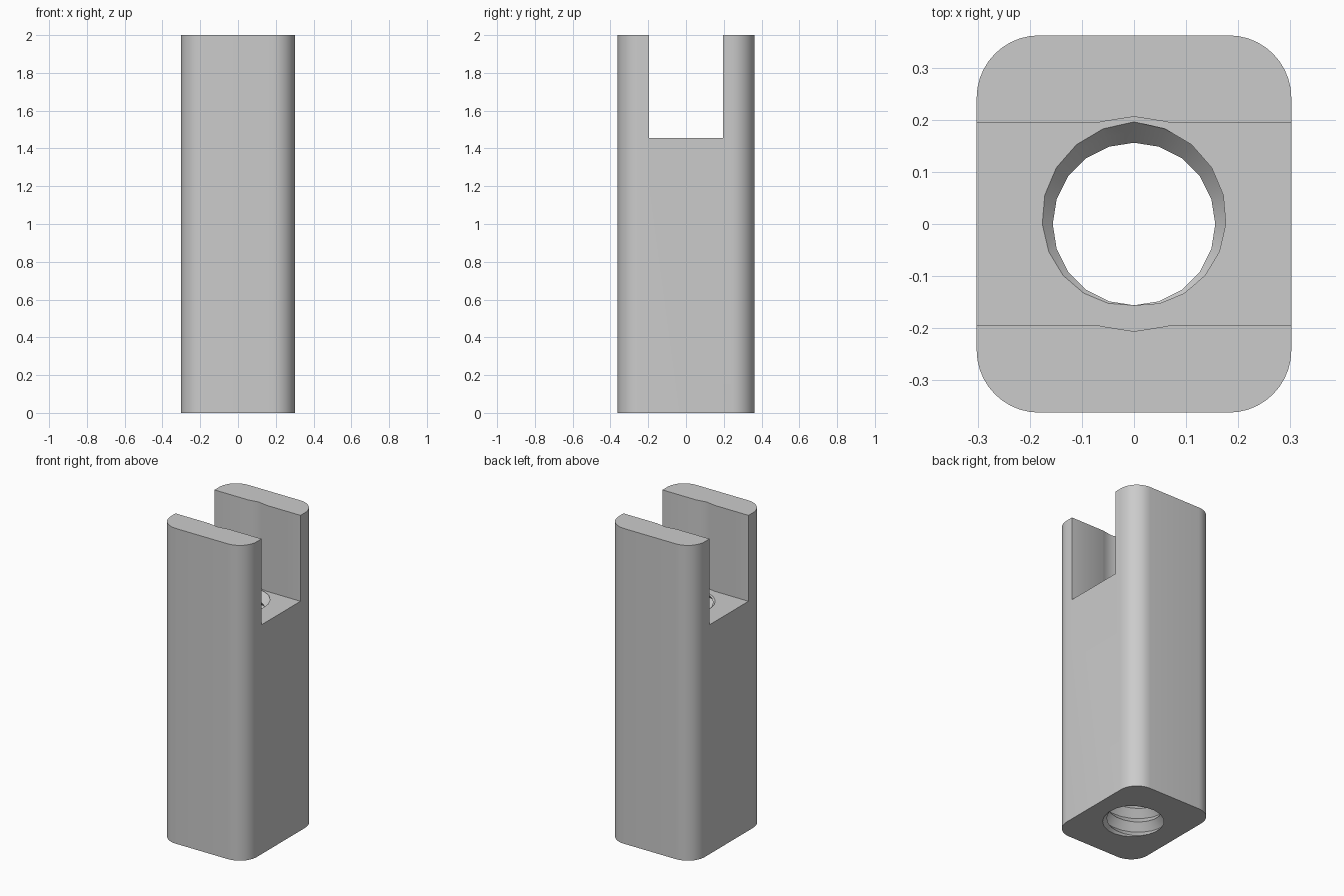
import bpy, bmesh
from math import cos, sin, pi, floor

if "Cube" in bpy.data.objects:
    bpy.data.objects.remove(bpy.data.objects["Cube"])

HALF_X, HALF_Y, HEIGHT, CORNER = 0.302, 0.362, 2.0, 0.12
SLOT_Z, SLOT_HALF = 1.455, 0.195
MINOR, DEPTH, PITCH, SIDES, STEPS = 0.156, 0.04, 0.09, 20, 4

grey = bpy.data.materials.new("plain grey")
grey.use_nodes = True
colour = (0.6, 0.6, 0.6, 1)
grey.diffuse_color = colour
grey.node_tree.nodes["Principled BSDF"].inputs["Base Color"].default_value = colour


def make(name, bm):
    bmesh.ops.recalc_face_normals(bm, faces=bm.faces)
    mesh = bpy.data.meshes.new(name)
    bm.to_mesh(mesh)
    bm.free()
    obj = bpy.data.objects.new(name, mesh)
    bpy.context.collection.objects.link(obj)
    mesh.materials.append(grey)
    return obj


def prism(name, outline, bottom, top):
    bm = bmesh.new()
    face = bm.faces.new([bm.verts.new((x, y, bottom)) for x, y in outline])
    side = bmesh.ops.extrude_face_region(bm, geom=[face])
    verts = [v for v in side["geom"] if isinstance(v, bmesh.types.BMVert)]
    bmesh.ops.translate(bm, verts=verts, vec=(0, 0, top - bottom))
    return make(name, bm)


def rounded_rectangle(hx, hy, r, n=10):
    points = []
    for q, (sx, sy) in enumerate([(1, 1), (-1, 1), (-1, -1), (1, -1)]):
        for i in range(n + 1):
            a = (q + i / n) * pi / 2
            points.append((sx * (hx - r) + r * cos(a), sy * (hy - r) + r * sin(a)))
    return points


def thread_radius(z, turn):
    # Triangular groove, widest at the back of the slot floor
    phase = (z - SLOT_Z) / PITCH - turn + 0.25
    phase -= floor(phase)
    return MINOR + DEPTH * abs(2 * phase - 1)


def threaded_plug(name, bottom, top):
    bm = bmesh.new()
    rows = int((top - bottom) / PITCH + 2) * STEPS
    start = floor((bottom - SLOT_Z) / PITCH - 1) * PITCH + SLOT_Z - PITCH / 4
    grid = []
    for i in range(SIDES + 1):
        turn = i / SIDES
        column = []
        for j in range(rows + 2 * STEPS):
            z = start + PITCH * (j / STEPS + turn)
            z = min(max(z, bottom), top)
            r = thread_radius(z, turn)
            a = 2 * pi * turn
            column.append(bm.verts.new((r * cos(a), r * sin(a), z)))
        grid.append(column)
    for left, right in zip(grid, grid[1:]):
        for j in range(len(left) - 1):
            quad = (left[j], right[j], right[j + 1], left[j + 1])
            bm.faces.new(quad[:3])
            bm.faces.new((quad[0], quad[2], quad[3]))
    bmesh.ops.remove_doubles(bm, verts=bm.verts, dist=1e-5)
    bmesh.ops.holes_fill(bm, edges=[e for e in bm.edges if e.is_boundary], sides=0)
    return make(name, bm)


# Rounded block
body = prism("body", rounded_rectangle(HALF_X, HALF_Y, CORNER), 0, HEIGHT)

# Slot, drill relief in the slot walls, and threaded bore
slot = prism("slot_cutter", [(-1, -SLOT_HALF), (1, -SLOT_HALF), (1, SLOT_HALF), (-1, SLOT_HALF)],
             SLOT_Z, HEIGHT + 0.2)
circle = [(0.206 * cos(2 * pi * i / SIDES), 0.206 * sin(2 * pi * i / SIDES)) for i in range(SIDES)]
relief = prism("relief_cutter", circle, SLOT_Z, HEIGHT + 0.3)
bore = threaded_plug("bore_cutter", -0.05, SLOT_Z + 0.05)

bpy.ops.object.select_all(action="DESELECT")
bpy.context.view_layer.objects.active = body
body.select_set(True)
for cutter in (bore, slot, relief):
    cutter.hide_render = True
    mod = body.modifiers.new("cut", "BOOLEAN")
    mod.operation = "DIFFERENCE"
    mod.solver = "EXACT"
    mod.object = cutter
    bpy.ops.object.modifier_apply(modifier=mod.name)
    bpy.data.objects.remove(cutter)

bpy.ops.object.shade_smooth_by_angle(angle=pi / 6)
